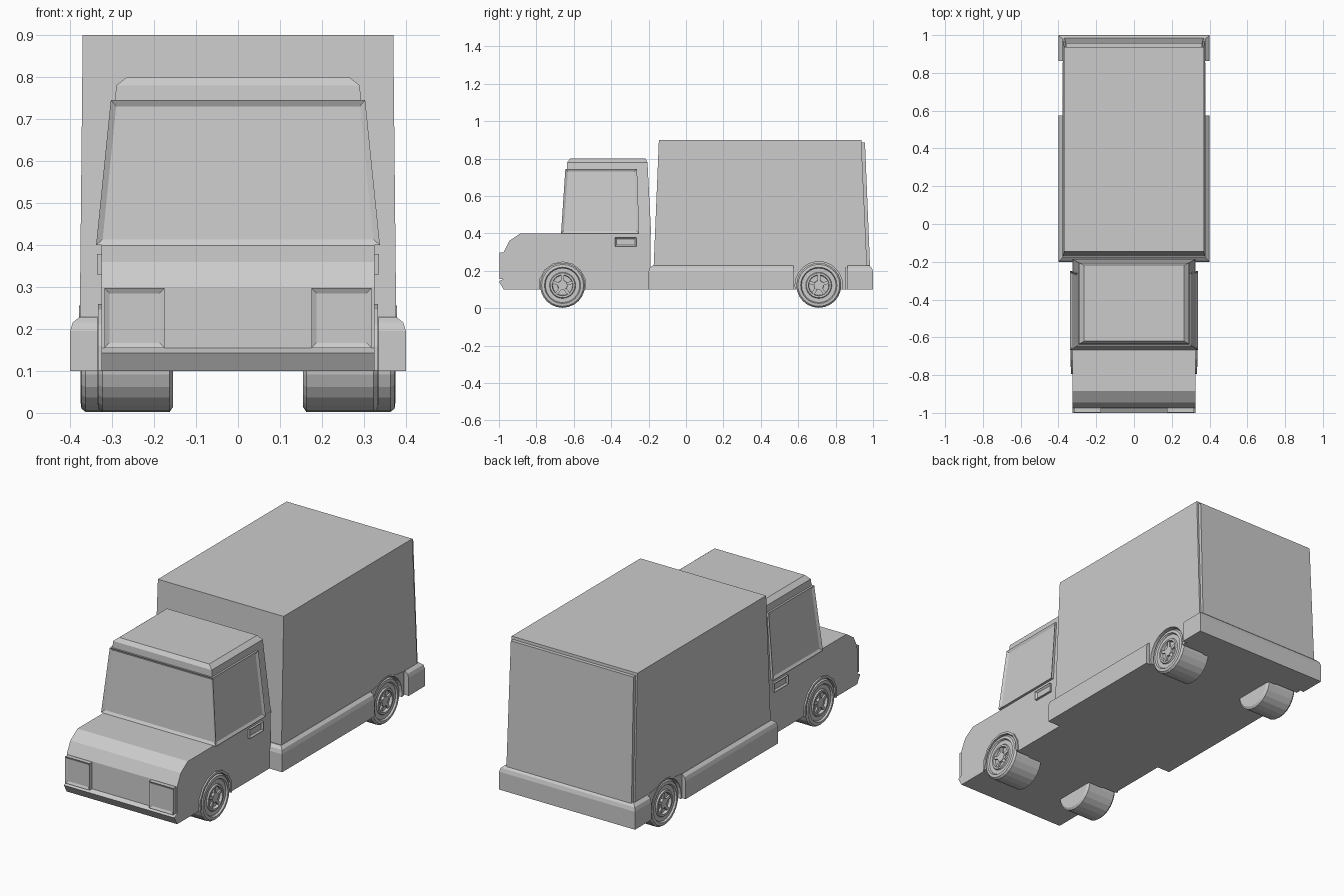
import bpy, bmesh
from math import sin, cos, pi, radians
from mathutils import Matrix

if "Cube" in bpy.data.objects:
    bpy.data.objects.remove(bpy.data.objects["Cube"])

FRONT_Y, REAR_Y, WHEEL_Z = -0.66, 0.71, 0.122


def finish(bm, name):
    bmesh.ops.recalc_face_normals(bm, faces=bm.faces)
    mesh = bpy.data.meshes.new(name)
    bm.to_mesh(mesh)
    bm.free()
    ob = bpy.data.objects.new(name, mesh)
    bpy.context.collection.objects.link(ob)
    return ob


def skin(bm, rings):
    """Join rings of points into a closed solid."""
    vs = [[bm.verts.new(p) for p in r] for r in rings]
    n = len(vs[0])
    for a, b in zip(vs, vs[1:]):
        for i in range(n):
            bm.faces.new((a[i], a[(i + 1) % n], b[(i + 1) % n], b[i]))
    bm.faces.new(vs[0])
    bm.faces.new(vs[-1])


def loft(name, rings, panel=None, thick=0.014, depth=-0.008):
    """Stack of rectangles (z, half width, y0, y1); panel picks faces to recess."""
    bm = bmesh.new()
    skin(bm, [[(-x, a, z), (x, a, z), (x, b, z), (-x, b, z)] for z, x, a, b in rings])
    recess(bm, panel, thick, depth)
    return finish(bm, name)


def recess(bm, panel, thick, depth):
    if panel:
        bmesh.ops.recalc_face_normals(bm, faces=bm.faces)
        bm.normal_update()
        bmesh.ops.inset_individual(bm, faces=[f for f in bm.faces if panel(f.normal)],
                                   thickness=thick, depth=depth, use_even_offset=True)


def prism(bm, profile, x0, x1):
    """Extrude a (y, z) profile along x."""
    skin(bm, [[(x, y, z) for y, z in profile] for x in (x0, x1)])


def box(x0, x1, y0, y1, z0, z1, bm):
    prism(bm, [(y0, z0), (y1, z0), (y1, z1), (y0, z1)], x0, x1)


def circle(x, r, y, n):
    return [(x, y + r * cos(2 * pi * i / n), WHEEL_Z + r * sin(2 * pi * i / n)) for i in range(n)]


def mirror(ob):
    ob.modifiers.new("mirror", 'MIRROR')
    return ob


def cut(ob, cutter):
    m = ob.modifiers.new("cut", 'BOOLEAN')
    m.operation = 'DIFFERENCE'
    m.object = cutter


# cutters: wheel wells and the skirt gap over the rear wheels
bm = bmesh.new()
for s in (-1, 1):
    for y in (FRONT_Y, REAR_Y):
        skin(bm, [circle(s * 0.24, 0.127, y, 24), circle(s * 0.45, 0.127, y, 24)])
wells = finish(bm, "wheel_well_cutter")
bm = bmesh.new()
for s in (-1, 1):
    box(s * 0.37, s * 0.5, 0.575, 0.863, 0.05, 0.3, bm)
gaps = finish(bm, "skirt_gap_cutter")
for c in (wells, gaps):
    c.hide_render = True
    c.hide_viewport = False
    c.display_type = 'WIRE'

# lower cab with bonnet and bumper lip
bm = bmesh.new()
prism(bm, [(-0.975, 0.1), (-0.19, 0.1), (-0.19, 0.4), (-0.885, 0.4), (-0.945, 0.36),
           (-0.975, 0.3), (-0.977, 0.155), (-1.0, 0.143)], -0.325, 0.325)
cut(finish(bm, "cab_lower"), wells)

# upper cab, roof and recessed window frames
loft("cab_upper", [(0.39, 0.325, -0.655, -0.186), (0.78, 0.29, -0.635, -0.206),
                   (0.8, 0.265, -0.62, -0.218)])
loft("window_frame", [(0.4, 0.338, -0.668, -0.25), (0.745, 0.303, -0.645, -0.262)],
     lambda n: abs(n.x) > 0.8 or n.y < -0.8)

# headlights
bm = bmesh.new()
box(0.175, 0.318, -0.998, -0.96, 0.155, 0.297, bm)
recess(bm, lambda n: n.y < -0.9, 0.012, -0.006)
mirror(finish(bm, "headlight"))

# door handles
bm = bmesh.new()
box(0.31, 0.336, -0.38, -0.265, 0.33, 0.378, bm)
recess(bm, lambda n: n.x > 0.9, 0.009, -0.008)
mirror(finish(bm, "door_handle"))

# flat bed with rounded top edge
bed = loft("cargo_bed", [(0.1, 0.4, -0.2, 1.0), (0.195, 0.4, -0.2, 1.0),
                         (0.215, 0.394, -0.194, 0.994), (0.228, 0.378, -0.178, 0.98)])
cut(bed, gaps)
cut(bed, wells)

# cargo box and rear door panel
cargo = loft("cargo_box", [(0.22, 0.377, -0.173, 0.968), (0.9, 0.37, -0.145, 0.937)])
cut(cargo, wells)
loft("rear_door", [(0.222, 0.368, 0.9, 0.984), (0.885, 0.361, 0.9, 0.957)])

# rear fenders
half = [(-0.145, 0.1), (-0.145, 0.228), (-0.075, 0.236), (-0.045, 0.25)]
prof = half + [(0, 0.256)] + [(-y, z) for y, z in reversed(half)]
bm = bmesh.new()
for s in (-1, 1):
    prism(bm, [(REAR_Y + y, z) for y, z in prof], s * 0.33, s * 0.379)
cut(finish(bm, "rear_fender"), wells)

# front wheel arches
angles = [radians(-9 + i * 198 / 8) for i in range(9)]
arc = [(FRONT_Y + 0.137 * cos(a), WHEEL_Z + 0.137 * sin(a)) for a in angles]
arc += [(FRONT_Y + 0.125 * cos(a), WHEEL_Z + 0.125 * sin(a)) for a in reversed(angles)]
bm = bmesh.new()
prism(bm, arc, 0.3, 0.333)
mirror(finish(bm, "front_wheel_arch"))

# wheels: lathed tyre and rim, hub and five spokes; x measured from outer face
PROFILE = [(-0.18, 0.108), (-0.172, 0.12), (-0.012, 0.12), (-0.002, 0.112), (0, 0.097),
           (-0.009, 0.092), (-0.009, 0.07), (-0.002, 0.066), (-0.002, 0.056), (-0.016, 0.053)]
for name, y, x in (("front", FRONT_Y, 0.335), ("rear", REAR_Y, 0.375)):
    bm = bmesh.new()
    skin(bm, [circle(x + dx, r, y, 24) for dx, r in PROFILE])
    mirror(finish(bm, name + "_wheel"))
    bm = bmesh.new()
    skin(bm, [circle(x - 0.02, 0.028, y, 10), circle(x - 0.005, 0.026, y, 10)])
    for i in range(5):
        start = len(bm.verts)
        box(x - 0.02, x - 0.007, y - 0.008, y + 0.008, WHEEL_Z + 0.02, WHEEL_Z + 0.056, bm)
        bm.verts.ensure_lookup_table()
        bmesh.ops.rotate(bm, verts=bm.verts[start:], cent=(x, y, WHEEL_Z),
                         matrix=Matrix.Rotation(2 * pi * i / 5, 3, 'X'))
    mirror(finish(bm, name + "_hub"))
